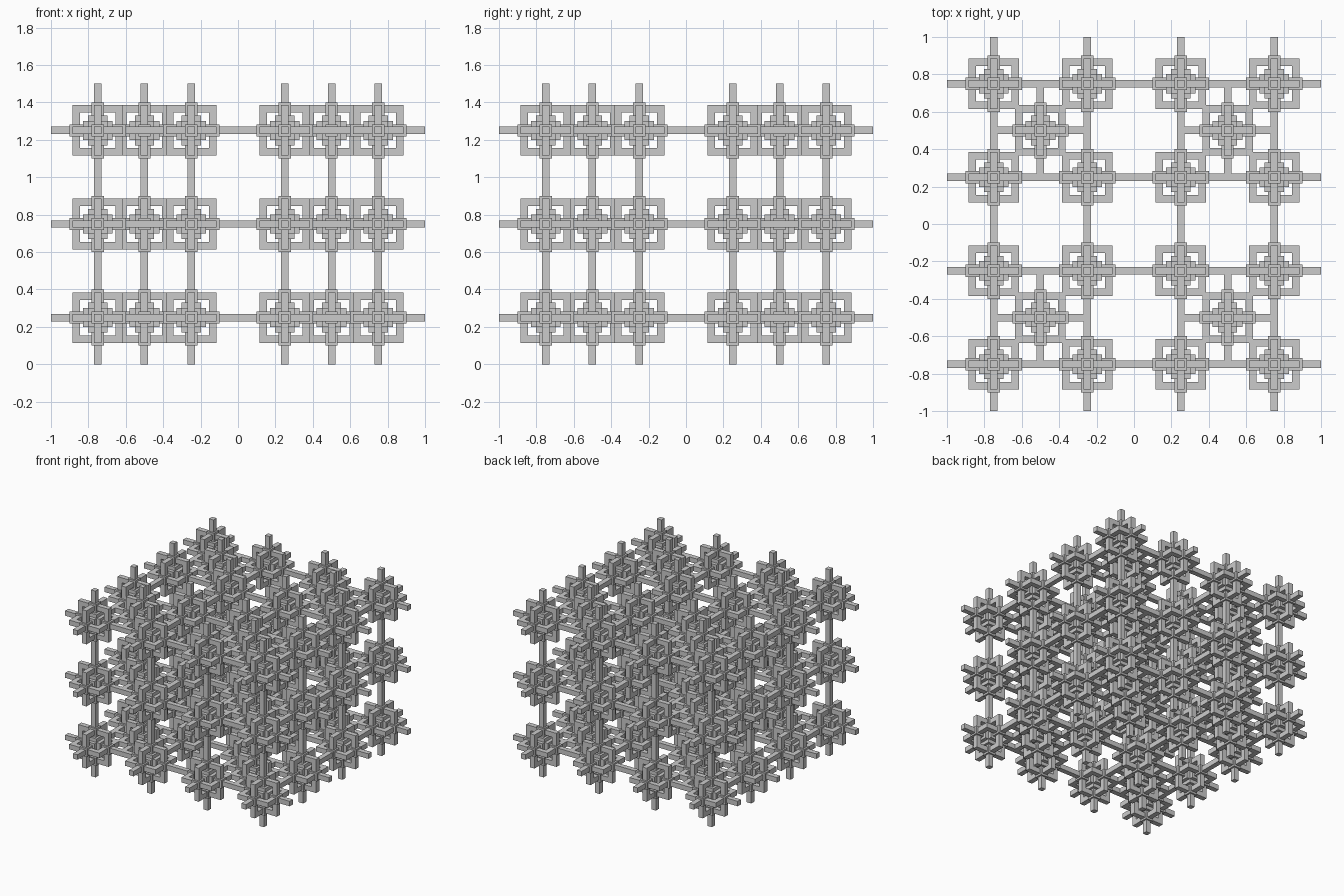
import bpy, bmesh
from mathutils import Matrix, Vector

if "Cube" in bpy.data.objects:
    bpy.data.objects.remove(bpy.data.objects["Cube"])


def add_box(bm, center, half):
    m = Matrix.Translation(center) @ Matrix.Diagonal((2 * half[0], 2 * half[1], 2 * half[2], 1))
    bmesh.ops.create_cube(bm, size=1, matrix=m)


def along(axis, length, width):
    v = [width] * 3
    v[axis] = length
    return Vector(v)


bm = bmesh.new()

# Nested three-way crosses: long rods, collars, stepped core
for length, width in ((0.25, 0.02), (0.15, 0.033), (0.08, 0.052)):
    for axis in range(3):
        add_box(bm, (0, 0, 0), along(axis, length, width))

# Three interlocking square frames, one in each main plane
for axis in range(3):
    for other in range(3):
        if other == axis:
            continue
        for s in (-1, 1):
            c = Vector((0, 0, 0))
            c[axis] = s * 0.115
            add_box(bm, c, along(other, 0.135, 0.02))

mesh = bpy.data.meshes.new("lattice_node")
bm.to_mesh(mesh)
bm.free()

# Node positions: a 4 x 4 grid plus the centres of the four corner cells
spots = [(x, y, "grid_node") for x in (-0.75, -0.25, 0.25, 0.75) for y in (-0.75, -0.25, 0.25, 0.75)]
spots += [(x, y, "cell_center_node") for x in (-0.5, 0.5) for y in (-0.5, 0.5)]

# Three stacked layers
for z in (0.25, 0.75, 1.25):
    for x, y, name in spots:
        ob = bpy.data.objects.new(name, mesh)
        ob.location = (x, y, z)
        bpy.context.collection.objects.link(ob)
